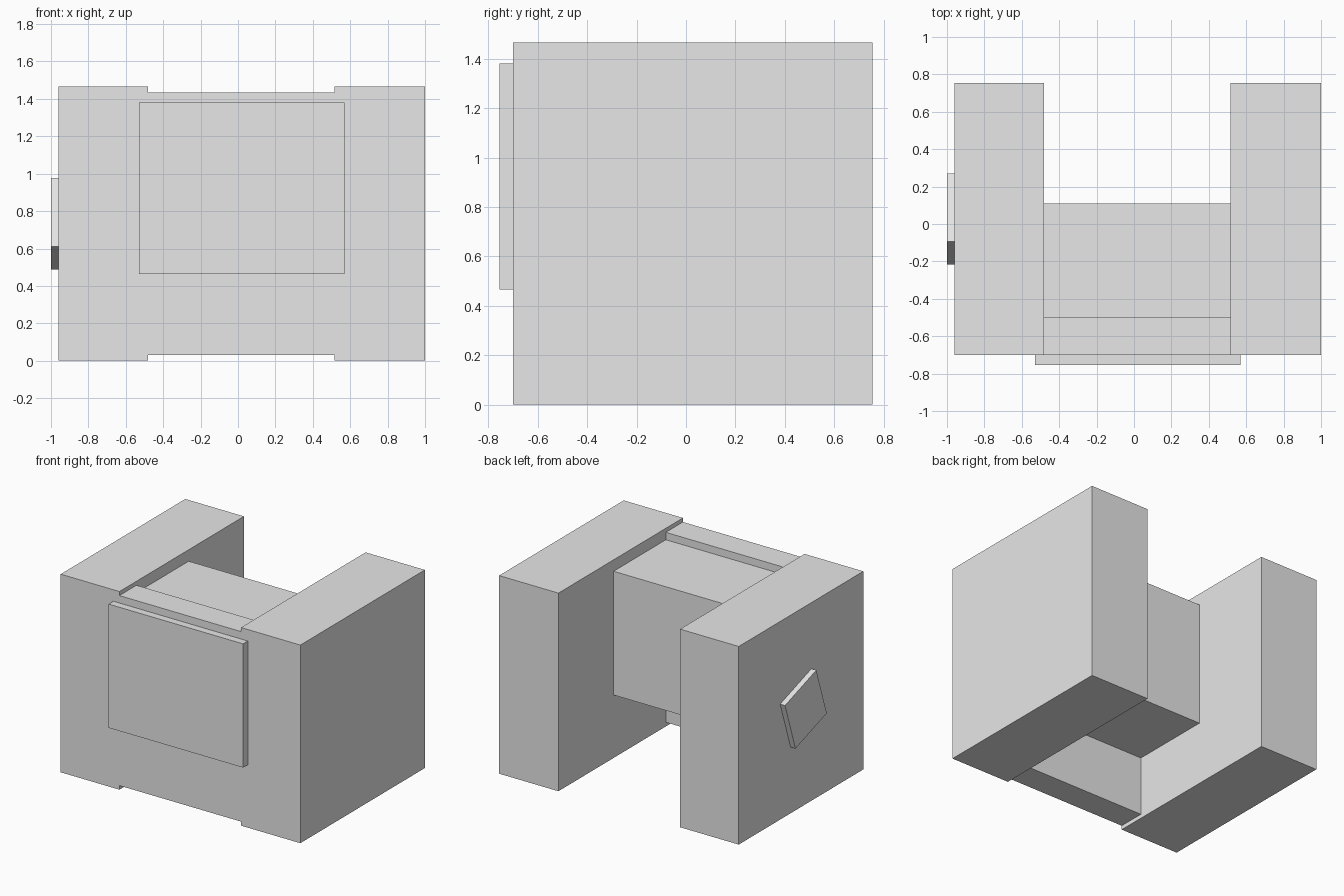
import bpy
from math import radians
from mathutils import Vector

if "Cube" in bpy.data.objects:
    bpy.data.objects.remove(bpy.data.objects["Cube"], do_unlink=True)

grey = bpy.data.materials.new("plain_grey")
grey.use_nodes = True
grey.diffuse_color = (0.8, 0.8, 0.8, 1)
grey.node_tree.nodes["Principled BSDF"].inputs["Base Color"].default_value = (0.8, 0.8, 0.8, 1)


def box(name, low, high, tilt=0):
    """Box between two corners, optionally turned about its own x axis."""
    low, high = Vector(low), Vector(high)
    bpy.ops.mesh.primitive_cube_add(size=1, location=(low + high) / 2,
                                    rotation=(tilt, 0, 0))
    part = bpy.context.object
    part.name = name
    part.scale = high - low
    part.data.materials.append(grey)
    return part


# Two tall side blocks
box("right_side_block", (-0.96, -0.7, 0), (-0.48, 0.755, 1.465))
box("left_side_block", (0.515, -0.7, 0), (1, 0.755, 1.465))

# Thin wall joining them at the front
box("front_wall", (-0.48, -0.7, 0.03), (0.515, -0.5, 1.435))

# Core that passes through the wall and shows as a raised front panel
box("core_block", (-0.53, -0.755, 0.465), (0.57, 0.11, 1.38))

# Tilted square plate on the right side, slightly sunk into the block
box("side_plate", (-1, -0.165, 0.54), (-0.95, 0.22, 0.925), radians(-18.5))
